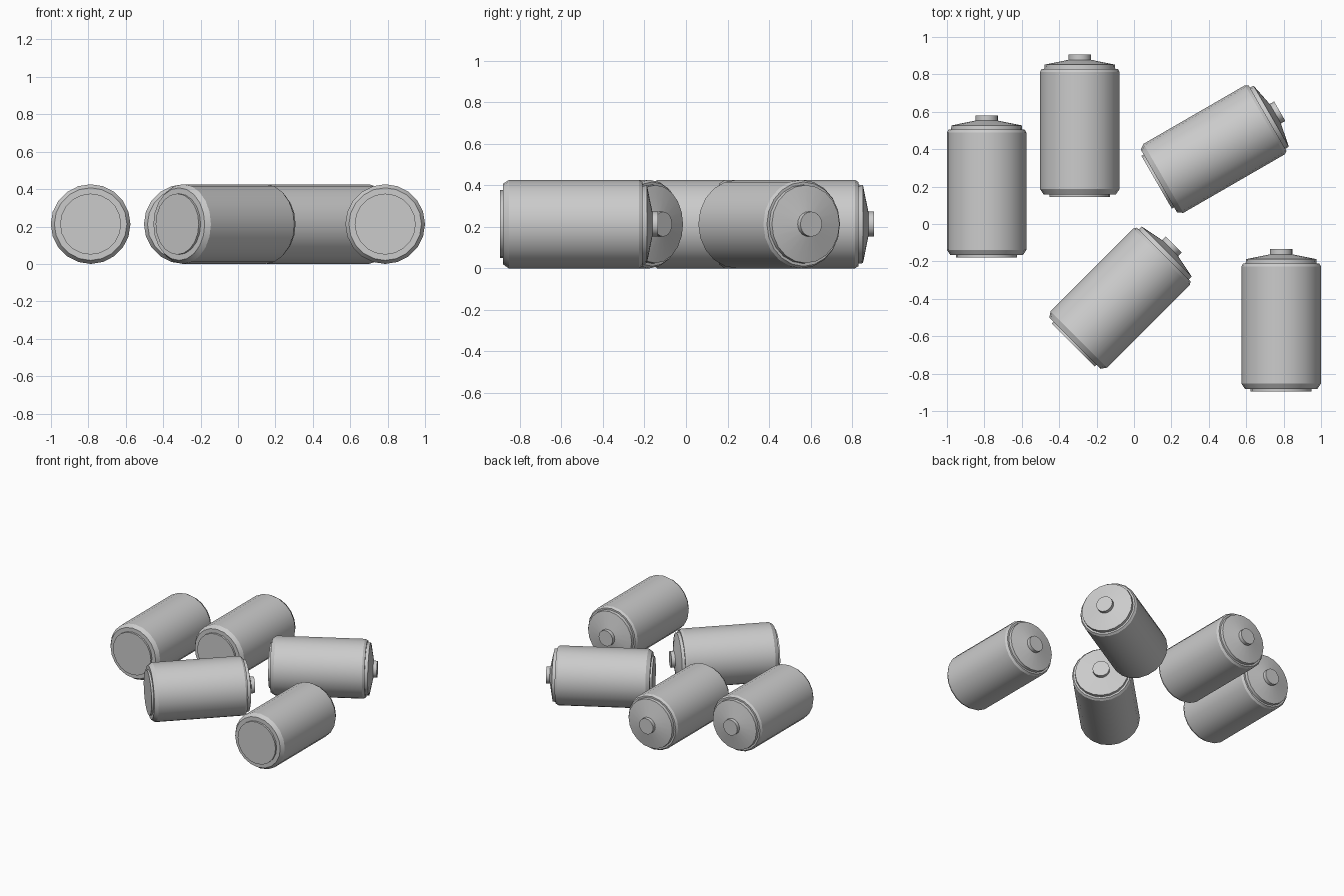
import bpy, bmesh, math
from mathutils import Matrix, Vector

if "Cube" in bpy.data.objects:
    bpy.data.objects.remove(bpy.data.objects["Cube"])

SIDES = 20
RADIUS = 0.213

# (radius, distance along the cell) from bottom terminal to top button
PROFILE = [
    (0.163, 0.0), (0.163, 0.014), (0.194, 0.014), (0.213, 0.042),
    (0.213, 0.668), (0.203, 0.685), (0.190, 0.685), (0.188, 0.707),
    (0.060, 0.733), (0.060, 0.76),
]


def make_cell_mesh():
    bm = bmesh.new()
    rings = []
    for r, h in PROFILE:
        rings.append([bm.verts.new((r * math.cos(2 * math.pi * i / SIDES),
                                    r * math.sin(2 * math.pi * i / SIDES), h))
                      for i in range(SIDES)])
    for low, high in zip(rings, rings[1:]):
        for i in range(SIDES):
            j = (i + 1) % SIDES
            bm.faces.new((low[i], low[j], high[j], high[i]))
    bm.faces.new(rings[0][::-1])
    bm.faces.new(rings[-1])
    # lay the cell down so its button points along +y
    bm.transform(Matrix.Rotation(-math.pi / 2, 4, 'X'))
    mesh = bpy.data.meshes.new("battery_cell")
    bm.to_mesh(mesh)
    bm.free()
    return mesh


# base centre x, y and turn about z in degrees
PLACES = [
    (-0.788, -0.18, 0),
    (-0.29, 0.145, 0),
    (0.121, 0.223, -60),
    (-0.325, -0.647, -45),
    (0.787, -0.895, 0),
]

cell = make_cell_mesh()
for n, (x, y, turn) in enumerate(PLACES, 1):
    obj = bpy.data.objects.new(f"battery_{n}", cell)
    bpy.context.collection.objects.link(obj)
    obj.location = Vector((x, y, RADIUS))
    obj.rotation_euler.z = math.radians(turn)
    obj.select_set(True)
    bpy.context.view_layer.objects.active = obj

# round body, crisp rims
bpy.ops.object.shade_smooth_by_angle(angle=math.radians(30))
